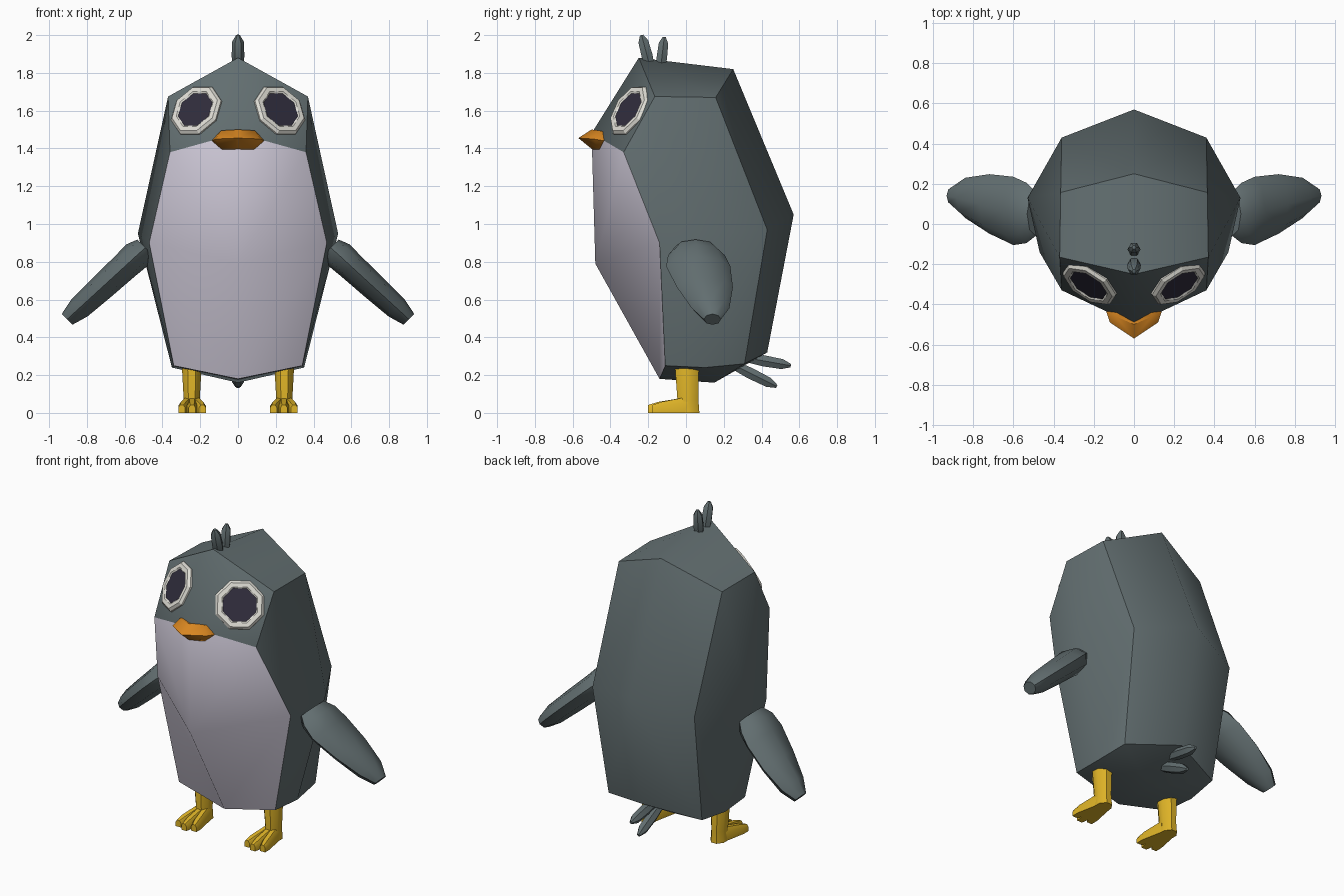
import bpy, bmesh, math
from mathutils import Vector

if "Cube" in bpy.data.objects:
    bpy.data.objects.remove(bpy.data.objects["Cube"])


def material(name, rgb):
    m = bpy.data.materials.new(name)
    m.diffuse_color = (*rgb, 1)
    m.use_nodes = True
    m.node_tree.nodes["Principled BSDF"].inputs["Base Color"].default_value = m.diffuse_color
    return m


GREY = material("slate_grey", (0.122, 0.156, 0.162))
LILAC = material("pale_lilac", (0.61, 0.575, 0.675))
WHITE = material("eye_white", (0.74, 0.73, 0.67))
DARK = material("pupil_dark", (0.030, 0.026, 0.046))
ORANGE = material("beak_orange", (0.69, 0.24, 0.015))
YELLOW = material("leg_yellow", (0.73, 0.45, 0.02))


def finish(name, bm, mats, angle=40, mirror=False):
    """Turn a bmesh into a smooth-by-angle object, optionally mirrored in x."""
    bmesh.ops.recalc_face_normals(bm, faces=bm.faces)
    me = bpy.data.meshes.new(name)
    bm.to_mesh(me)
    bm.free()
    for m in mats:
        me.materials.append(m)
    ob = bpy.data.objects.new(name, me)
    bpy.context.collection.objects.link(ob)
    bpy.ops.object.select_all(action='DESELECT')
    ob.select_set(True)
    bpy.context.view_layer.objects.active = ob
    bpy.ops.object.shade_smooth_by_angle(angle=math.radians(angle))
    if mirror:
        mod = ob.modifiers.new("mirror", 'MIRROR')
        mod.use_clip = True
    return ob


def loft(bm, rings, caps=True):
    """Skin rings of points that all have the same length."""
    rows = [[bm.verts.new(p) for p in r] for r in rings]
    n = len(rows[0])
    faces = []
    for a, b in zip(rows, rows[1:]):
        for i in range(n):
            j = (i + 1) % n
            faces.append(bm.faces.new((a[i], a[j], b[j], b[i])))
    if caps:
        bm.faces.new(rows[0][::-1])
        faces.append(bm.faces.new(rows[-1]))
    return faces


def ring(c, u, v, ru, rv, n, offset=0.0):
    c, u, v = Vector(c), Vector(u), Vector(v)
    angles = [2 * math.pi * (i + offset) / n for i in range(n)]
    return [c + u * (ru * math.cos(a)) + v * (rv * math.sin(a)) for a in angles]


def feather(name, p0, p1, r, n=6):
    """Small blunt quill lying in the x = 0 plane."""
    p0, p1 = Vector(p0), Vector(p1)
    u = Vector((1, 0, 0))
    v = (p1 - p0).normalized().cross(u)
    bm = bmesh.new()
    loft(bm, [ring(p0.lerp(p1, t), u, v, r * k, r * k, n)
              for t, k in ((0, 0.8), (0.35, 1), (0.8, 0.9), (1, 0.3))])
    finish(name, bm, [GREY], 50)


# Body: half of a 3x3 box cage (front, side, back, top, bottom), mirrored
P = dict(
    Fb=(0, -.14, .18), Fm=(0, -.48, .79), Ft=(0, -.50, 1.48),
    Eb=(.34, -.11, .25), Em=(.47, -.14, .90), Et=(.36, -.33, 1.38),
    Sb=(.35, .10, .24), Sm=(.53, .13, .95), St=(.37, -.165, 1.675),
    Kb=(.33, .31, .26), Km=(.36, .43, .97), Kt=(.365, .157, 1.67),
    Bb=(0, .43, .32), Bm=(0, .57, 1.05), Bt=(0, .25, 1.82),
    T=(0, -.25, 1.88), C=(0, .15, .16))
QUADS = ["Fb Eb Em Fm", "Fm Em Et Ft",
         "Eb Sb Sm Em", "Em Sm St Et", "Sb Kb Km Sm", "Sm Km Kt St",
         "Kb Bb Bm Km", "Km Bm Bt Kt",
         "Ft Et St T", "T St Kt Bt",
         "Fb C Sb Eb", "C Bb Kb Sb"]
bm = bmesh.new()
V = {k: bm.verts.new(p) for k, p in P.items()}
for i, q in enumerate(QUADS):
    f = bm.faces.new([V[k] for k in q.split()])
    f.material_index = 1 if i < 2 else 0      # the front panel is the belly
finish("body", bm, [GREY, LILAC], 40, True)

# Eyes: bevelled octagonal rim with a dark inset pupil
normal = Vector((.48, -.74, .46)).normalized()
across = Vector((0, 0, 1)).cross(normal).normalized()
upward = normal.cross(across)
centre = Vector((.215, -.288, 1.595))
bm = bmesh.new()
faces = loft(bm, [ring(centre + normal * h, across, upward, r, r, 8, 0.5)
                  for h, r in ((-.03, .152), (.015, .152), (.03, .138),
                               (.03, .112), (.024, .104))])
faces[-1].material_index = 1
finish("eyes", bm, [WHITE, DARK], 30, True)

# Beak: hull of a pointed wedge
pts = [(0, -.57, 1.455), (0, -.50, 1.50), (0, -.49, 1.39)]
for s in (-1, 1):
    pts += [(s * .12, -.49, 1.45), (s * .09, -.46, 1.495), (s * .085, -.46, 1.395),
            (s * .14, -.43, 1.44), (s * .08, -.40, 1.48), (s * .08, -.40, 1.41)]
bm = bmesh.new()
for p in pts:
    bm.verts.new(p)
bmesh.ops.convex_hull(bm, input=bm.verts)
finish("beak", bm, [ORANGE], 40)

# Wings: flattened paddles (x, y, z, half width, half thickness)
thick = Vector((.7, 0, .714)).normalized()
sections = [(.49, .05, .875, .11, .06), (.535, .055, .835, .15, .08),
            (.60, .065, .775, .17, .075), (.72, .10, .665, .148, .07),
            (.84, .13, .555, .10, .062), (.905, .14, .495, .045, .04)]
bm = bmesh.new()
loft(bm, [ring((x, y, z), (0, 1, 0), thick, w, t, 8) for x, y, z, w, t in sections])
finish("wings", bm, [GREY], 45, True)

# Legs: tapered posts ending in a heel
bm = bmesh.new()
loft(bm, [ring((.245, y, z), (1, 0, 0), (0, 1, 0), rx, ry, 8, 0.5)
          for z, y, rx, ry in ((0, .01, .05, .066), (.07, .01, .046, .06),
                               (.24, .005, .056, .068), (.27, .005, .05, .06))])
finish("legs", bm, [YELLOW], 45, True)

# Toes: three fanned wedges on each foot
bm = bmesh.new()
for dx in (-.055, 0, .055):
    rows = []
    for t, w, h in ((0, .026, .085), (.75, .027, .058), (1, .018, .042)):
        x, y = .243 + dx * (.35 + .65 * t), .01 - t * (.21 - abs(dx) * .4)
        rows.append([(x - w, y, 0), (x + w, y, 0), (x + w, y, h * .65),
                     (x + w * .5, y, h), (x - w * .5, y, h), (x - w, y, h * .65)])
    loft(bm, rows)
finish("toes", bm, [YELLOW], 40, True)

# Head tuft and tail feathers
feather("front_crest", (0, -.19, 1.83), (0, -.235, 2.0), .034)
feather("rear_crest", (0, -.135, 1.82), (0, -.115, 1.99), .032)
feather("upper_tail", (0, .33, .29), (0, .555, .25), .034)
feather("lower_tail", (0, .26, .25), (0, .48, .14), .034)
